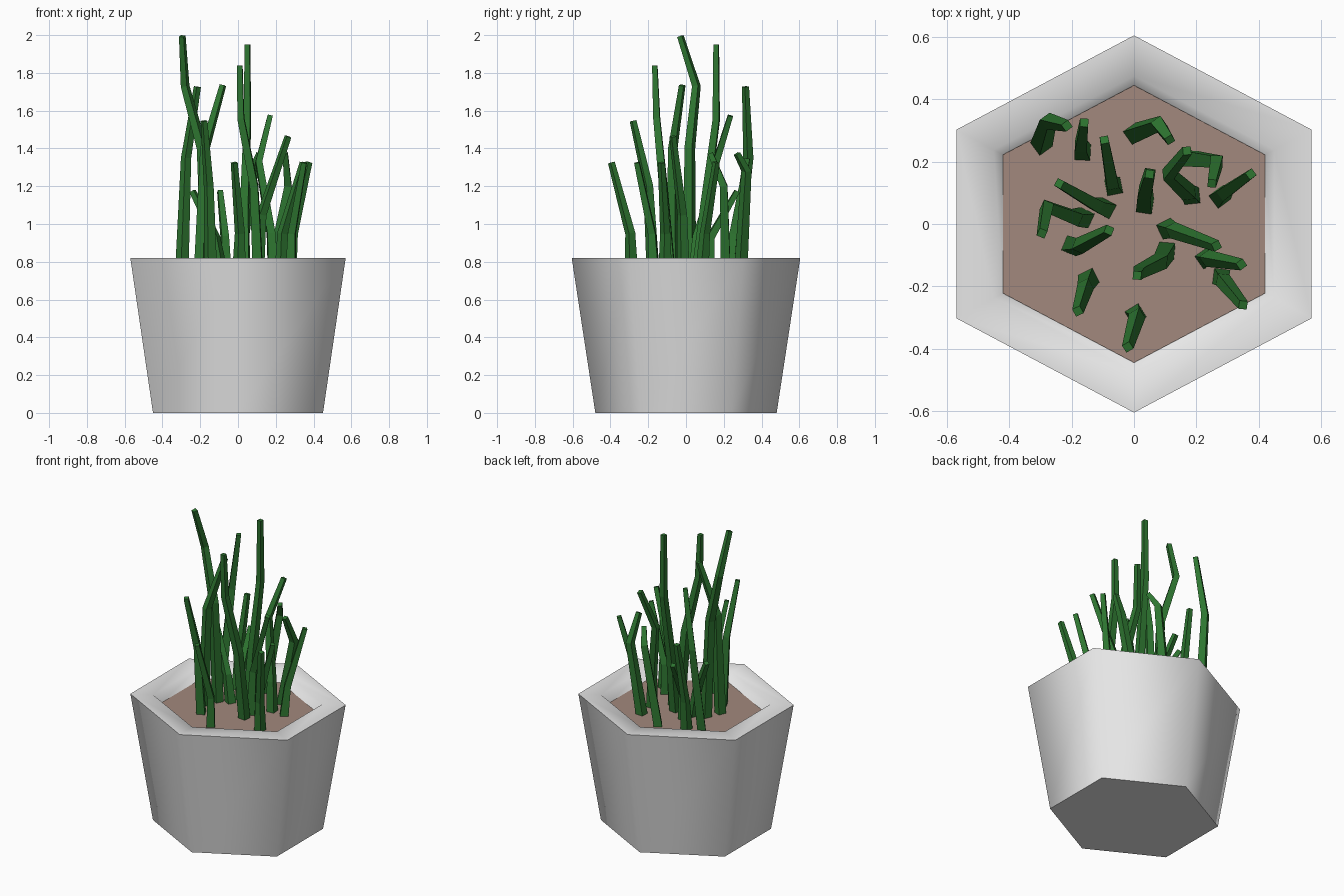
import bpy
import bmesh
import math
from mathutils import Vector

old = bpy.data.objects.get("Cube")
if old:
    bpy.data.objects.remove(old, do_unlink=True)


def make_material(name, rgb):
    material = bpy.data.materials.new(name)
    material.use_nodes = True
    colour = (*rgb, 1)
    material.diffuse_color = colour
    material.node_tree.nodes["Principled BSDF"].inputs["Base Color"].default_value = colour
    return material


clay = make_material("pale grey clay", (0.8, 0.8, 0.8))
earth = make_material("brown earth", (0.36, 0.25, 0.205))
leaf = make_material("leaf green", (0.027, 0.18, 0.03))

SOIL_Z = 0.76
RIM_Z = 0.82


def loft(name, rings, material):
    """Join closed rings of points into a capped solid."""
    bm = bmesh.new()
    loops = [[bm.verts.new(point) for point in ring] for ring in rings]
    for lower, upper in zip(loops, loops[1:]):
        for i in range(len(lower)):
            j = (i + 1) % len(lower)
            bm.faces.new((lower[i], lower[j], upper[j], upper[i]))
    bm.faces.new(loops[0][::-1])
    bm.faces.new(loops[-1])
    bmesh.ops.recalc_face_normals(bm, faces=bm.faces)
    mesh = bpy.data.meshes.new(name)
    bm.to_mesh(mesh)
    bm.free()
    mesh.materials.append(material)
    obj = bpy.data.objects.new(name, mesh)
    bpy.context.collection.objects.link(obj)
    return obj


def hexagon(half_width, half_depth, z):
    """Hexagon with its points towards the front and back."""
    ring = []
    for i in range(6):
        angle = math.radians(30 + 60 * i)
        x = half_width * math.cos(angle) / math.cos(math.pi / 6)
        ring.append((x, half_depth * math.sin(angle), z))
    return ring


# Tapered pot: outer wall, rim, inner wall and hidden floor
pot = loft("pot", [
    hexagon(0.45, 0.48, 0),
    hexagon(0.57, 0.605, RIM_Z),
    hexagon(0.45, 0.475, RIM_Z),
    hexagon(0.42, 0.445, SOIL_Z - 0.006),
], clay)
bpy.ops.object.select_all(action="DESELECT")
bpy.context.view_layer.objects.active = pot
pot.select_set(True)
bpy.ops.object.shade_smooth_by_angle(angle=math.radians(70))

# Soil plate
loft("soil", [hexagon(0.42, 0.445, SOIL_Z - 0.005),
              hexagon(0.42, 0.445, SOIL_Z)], earth)


def blade(name, base, *points):
    """Square, tapering grass blade following a bent path up from the soil."""
    path = [Vector((*base, SOIL_Z - 0.003))] + [Vector(p) for p in points]
    lean = path[-1] - path[0]
    side = Vector((-lean.y, lean.x, 0)).normalized()
    # Blades leaning forwards or sideways show a ridge, the others a flat face
    turn = math.radians(0 if lean.y < 0.06 else 45)
    corners = [(math.cos(turn + math.pi / 2 * k), math.sin(turn + math.pi / 2 * k))
               for k in range(4)]
    rings = []
    for i, centre in enumerate(path):
        before = path[max(i - 1, 0)]
        after = path[min(i + 1, len(path) - 1)]
        along = (after - before).normalized()
        if i == 0:
            along = Vector((0, 0, 1))
        across = (side - along * side.dot(along)).normalized()
        out = along.cross(across)
        radius = 0.036 - 0.017 * i / (len(path) - 1)
        rings.append([centre + (across * a + out * b) * radius for a, b in corners])
    # Trim the tip so that its highest corner meets the path's end height
    drop = max(p.z for p in rings[-1]) - path[-1].z
    rings[-1] = [p - Vector((0, 0, drop)) for p in rings[-1]]
    loft(name, rings, leaf)


# Tall blades: soil position, then bends and tip
tall = [
    ((-0.16, 0.02), (-0.19, 0.02, 1.40), (-0.28, 0.055, 1.73), (-0.295, -0.03, 2.0)),
    ((0.105, -0.085), (0.085, -0.12, 1.2), (0.015, -0.155, 1.56), (0.01, -0.165, 1.84)),
    ((0.035, 0.06), (0.035, 0.1, 1.1), (0.05, 0.16, 1.55), (0.05, 0.16, 1.95)),
    ((0.185, 0.09), (0.175, 0.1, 0.95), (0.11, 0.16, 1.33), (0.17, 0.235, 1.58)),
]
# Medium blades
medium = [
    ((-0.297, 0.255), (-0.275, 0.33, 1.35), (-0.215, 0.315, 1.73)),
    ((-0.2, -0.07), (-0.175, -0.07, 1.4), (-0.08, -0.02, 1.74)),
    ((-0.145, -0.175), (-0.155, -0.2, 1.2), (-0.18, -0.28, 1.55)),
    ((0.105, -0.015), (0.125, -0.02, 1.05), (0.265, -0.07, 1.47)),
    ((0.175, 0.21), (0.265, 0.2, 1.2), (0.25, 0.13, 1.38)),
    ((0.0, 0.29), (0.08, 0.32, 1.28), (0.115, 0.27, 1.38)),
]
# Short blades
short = [
    ((-0.165, 0.23), (-0.17, 0.25, 0.95), (-0.16, 0.325, 1.35)),
    ((-0.065, 0.12), (-0.07, 0.13, 0.93), (-0.095, 0.27, 1.18)),
    ((-0.09, 0.05), (-0.12, 0.06, 0.93), (-0.24, 0.13, 1.18)),
    ((0.005, -0.29), (0.01, -0.295, 0.95), (-0.02, -0.395, 1.33)),
    ((0.275, 0.085), (0.29, 0.1, 0.95), (0.375, 0.16, 1.33)),
    ((0.23, -0.11), (0.235, -0.11, 0.95), (0.345, -0.13, 1.33)),
    ((0.28, -0.17), (0.285, -0.18, 0.95), (0.35, -0.26, 1.33)),
]
for kind, group in (("tall", tall), ("medium", medium), ("short", short)):
    for number, (base, *points) in enumerate(group):
        blade(f"{kind}_blade_{number + 1}", base, *points)
